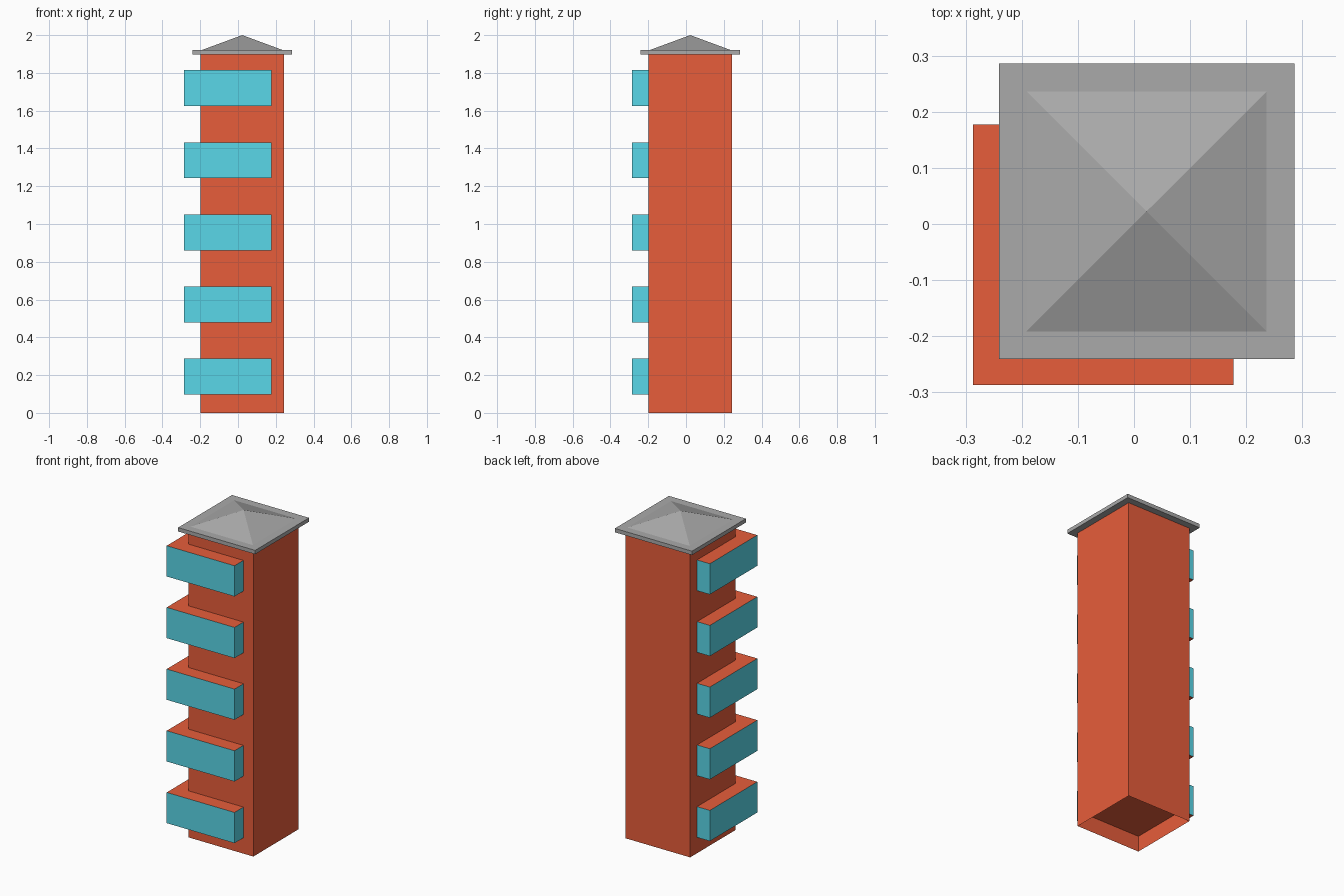
import bpy, bmesh

if "Cube" in bpy.data.objects:
    bpy.data.objects.remove(bpy.data.objects["Cube"])


def material(name, rgb):
    m = bpy.data.materials.new(name)
    m.diffuse_color = (*rgb, 1)
    m.use_nodes = True
    m.node_tree.nodes["Principled BSDF"].inputs["Base Color"].default_value = m.diffuse_color
    return m


RED = material("brick_red", (0.80, 0.11, 0.043))
BLUE = material("glass_blue", (0.10, 0.68, 0.81))
GREY = material("roof_grey", (0.40, 0.40, 0.40))
C = 0.0225  # tower axis, on both x and y


def square_part(name, lo, hi, z0, z1, tip=False, caps=True, mats=()):
    """Square prism or pyramid; second material goes on the upright sides."""
    bm = bmesh.new()
    corners = [(lo, lo), (hi, lo), (hi, hi), (lo, hi)]
    base = [bm.verts.new((x, y, z0)) for x, y in corners]
    if tip:
        mid = (lo + hi) / 2
        apex = bm.verts.new((mid, mid, z1))
        for i in range(4):
            bm.faces.new((base[i], base[(i + 1) % 4], apex))
    else:
        top = [bm.verts.new((x, y, z1)) for x, y in corners]
        for i in range(4):
            j = (i + 1) % 4
            side = bm.faces.new((base[i], base[j], top[j], top[i]))
            side.material_index = max(len(mats) - 1, 0)
        if caps:
            bm.faces.new(top)
            bm.faces.new(base[::-1])
    mesh = bpy.data.meshes.new(name)
    bm.to_mesh(mesh)
    bm.free()
    for m in mats:
        mesh.materials.append(m)
    obj = bpy.data.objects.new(name, mesh)
    bpy.context.collection.objects.link(obj)
    return obj


# Tower shaft: four walls, open underneath
square_part("tower_walls", C - 0.222, C + 0.222, 0, 1.897, caps=False, mats=(RED,))

# Five glazed bays wrapping the front left corner, one per storey
for i in range(5):
    z = 0.098 + 0.3815 * i
    square_part(f"corner_bay_{i + 1}", -0.287, 0.177, z, z + 0.19, mats=(RED, BLUE))

# Overhanging roof slab and low pyramid
square_part("roof_slab", C - 0.2635, C + 0.2635, 1.897, 1.921, mats=(GREY,))
square_part("roof_pyramid", C - 0.214, C + 0.214, 1.921, 2.0, tip=True, mats=(GREY,))
